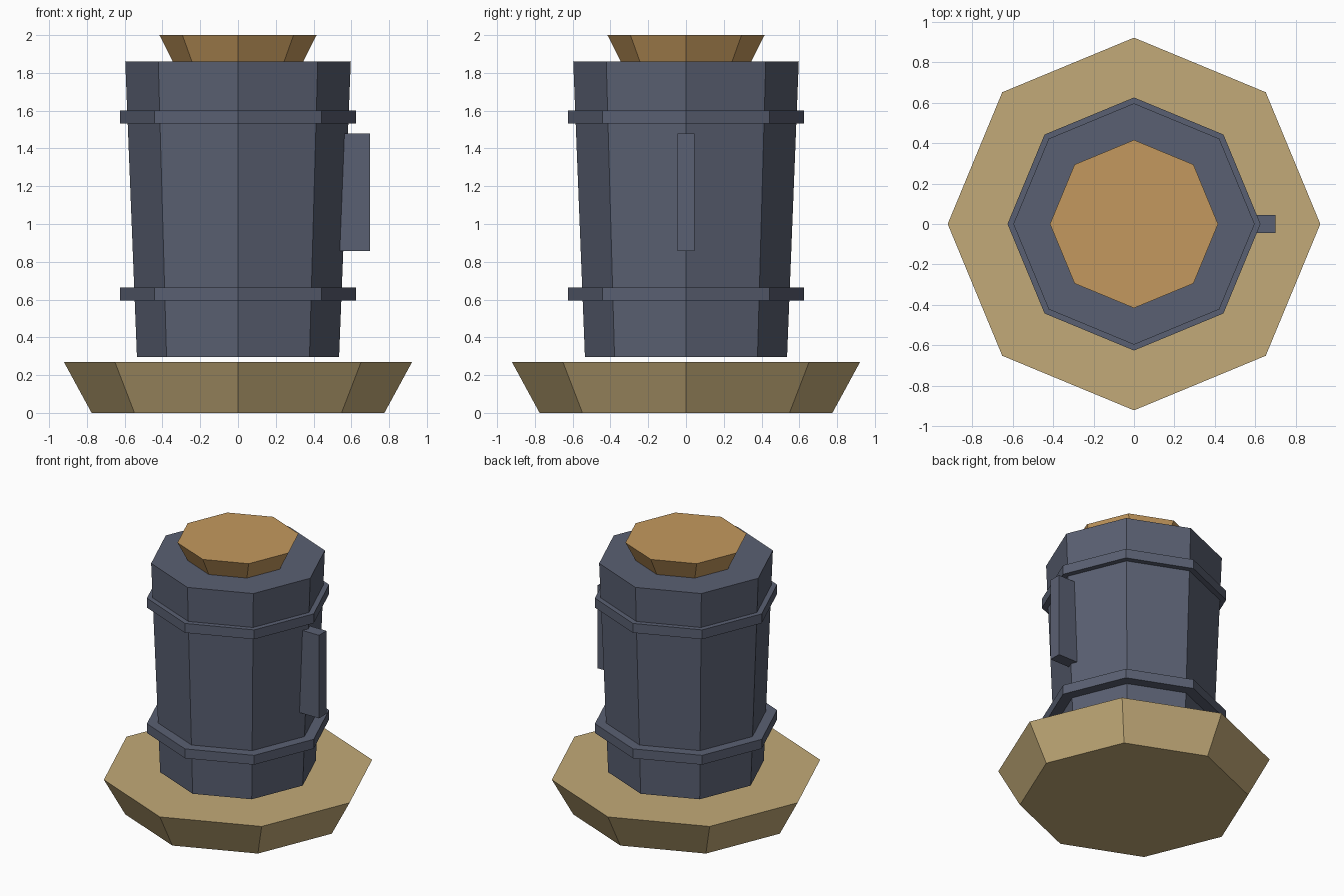
import bpy
import math

if "Cube" in bpy.data.objects:
    bpy.data.objects.remove(bpy.data.objects["Cube"])


def material(name, srgb):
    mat = bpy.data.materials.new(name)
    lin = [((c / 255 + 0.055) / 1.055) ** 2.4 for c in srgb]
    mat.diffuse_color = (*lin, 1.0)
    mat.use_nodes = True
    mat.node_tree.nodes["Principled BSDF"].inputs["Base Color"].default_value = mat.diffuse_color
    return mat


SAND = material("sand", (194, 170, 120))
SLATE = material("slate", (90, 96, 114))
AMBER = material("amber", (196, 153, 94))


def frustum(name, r_bottom, r_top, z0, z1, mat):
    """Eight-sided tapered solid with corners on the x and y axes."""
    bpy.ops.mesh.primitive_cone_add(
        vertices=8, radius1=r_bottom, radius2=r_top, depth=z1 - z0,
        location=(0, 0, (z0 + z1) / 2))
    ob = bpy.context.object
    ob.name = name
    ob.data.materials.append(mat)
    return ob


# Flared base, floating just below the body
frustum("base", 0.775, 0.922, 0.0, 0.27, SAND)

# Tapered body
frustum("body", 0.535, 0.597, 0.295, 1.86, SLATE)

# Two raised bands
for name, z in (("lower_band", 0.595), ("upper_band", 1.532)):
    frustum(name, 0.626, 0.626, z, z + 0.07, SLATE)

# Flared cap
frustum("cap", 0.345, 0.416, 1.86, 2.0, AMBER)

# Side handle, sunk into the body's right corner
bpy.ops.mesh.primitive_cube_add(size=1, location=(0.605, 0, 1.168))
handle = bpy.context.object
handle.name = "handle"
handle.scale = (0.19, 0.088, 0.62)
bpy.ops.object.transform_apply(location=False, rotation=False, scale=True)
handle.data.materials.append(SLATE)
